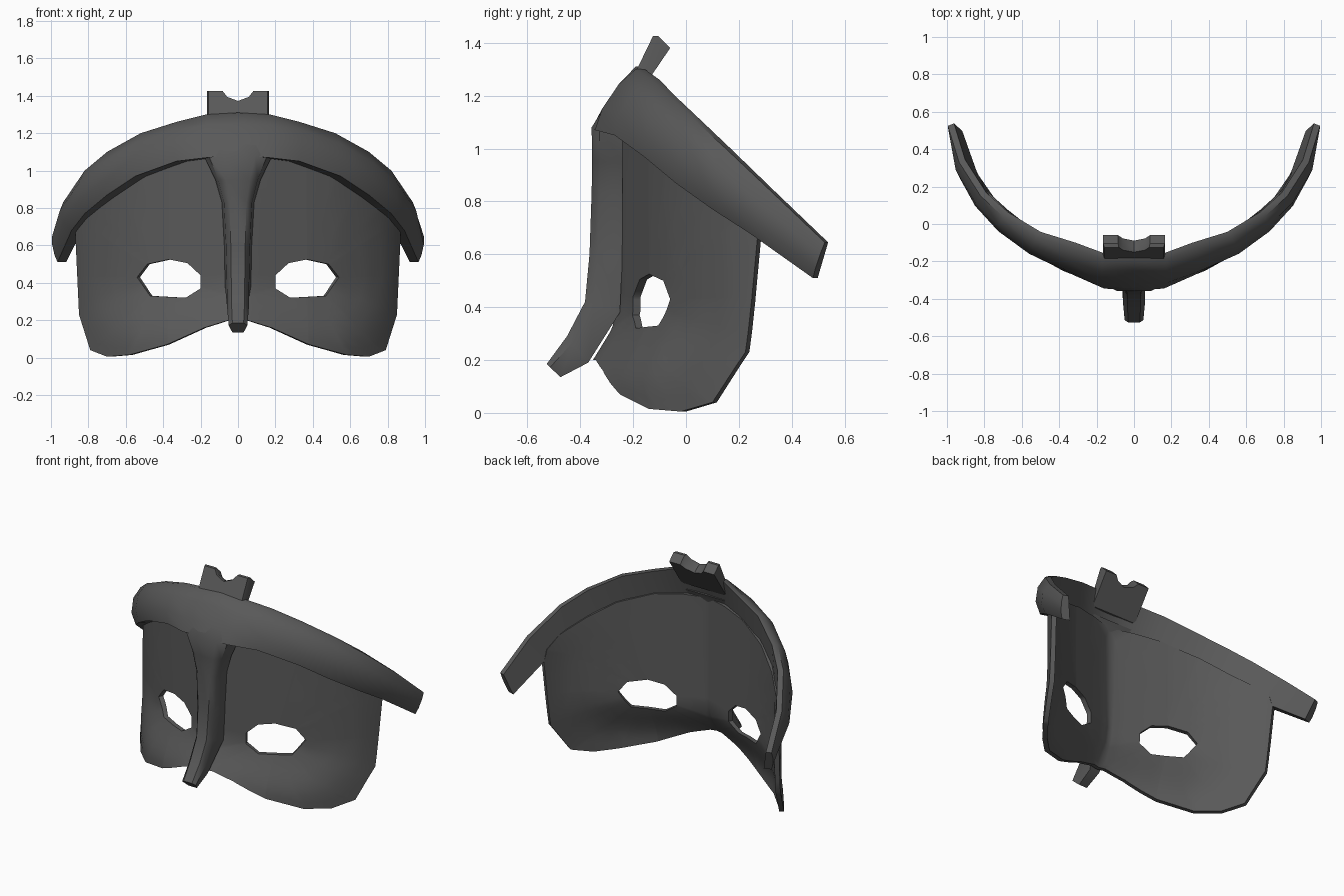
import bpy, bmesh, math
from mathutils import Vector as V

if "Cube" in bpy.data.objects:
    bpy.data.objects.remove(bpy.data.objects["Cube"])

charcoal = bpy.data.materials.new("charcoal_grey")
charcoal.diffuse_color = (0.1, 0.1, 0.1, 1)
charcoal.use_nodes = True
charcoal.node_tree.nodes["Principled BSDF"].inputs["Base Color"].default_value = charcoal.diffuse_color


def finish(bm, name, angle=40, mods=()):
    bmesh.ops.remove_doubles(bm, verts=bm.verts, dist=0.0005)
    bmesh.ops.recalc_face_normals(bm, faces=bm.faces)
    me = bpy.data.meshes.new(name)
    bm.to_mesh(me)
    bm.free()
    ob = bpy.data.objects.new(name, me)
    bpy.context.collection.objects.link(ob)
    me.materials.append(charcoal)
    bpy.ops.object.select_all(action='DESELECT')
    ob.select_set(True)
    bpy.context.view_layer.objects.active = ob
    bpy.ops.object.shade_smooth_by_angle(angle=math.radians(angle))
    return ob


def loft(rings, closed=True, caps=True):
    bm = bmesh.new()
    rows = [[bm.verts.new(p) for p in r] for r in rings]
    n = len(rows[0])
    for a, b in zip(rows, rows[1:]):
        for i in range(n):
            bm.faces.new((a[i], a[(i + 1) % n], b[(i + 1) % n], b[i]))
    if caps:
        bm.faces.new(rows[0])
        bm.faces.new(rows[-1])
    return bm


def lerp_table(tab, x):
    for (x0, y0), (x1, y1) in zip(tab, tab[1:]):
        if x <= x1:
            return y0 + (y1 - y0) * (x - x0) / (x1 - x0)
    return tab[-1][1]


# Face panel: rings between the eye opening and the outline, bent by depth tables
MID = [(0, -.26), (.08, -.24), (.2, -.2), (.37, -.14), (.54, -.06), (.7, .05), (.82, .17), (.87, .27)]
LOW = [(0, -.40), (.05, -.39), (.2, -.33), (.38, -.25), (.58, -.14), (.7, -.02), (.79, .1), (.87, .26)]
OUTLINE = [(0, .2), (.05, .2), (.18, .16), (.38, .07), (.58, .015), (.7, .005), (.79, .04), (.85, .23),
           (.87, .66), (.86, .74), (.82, .82), (.7, .92), (.55, 1.02), (.33, 1.1), (.16, 1.12), (0, 1.12)]
EYE = [(.2, .37), (.28, .32), (.47, .33), (.54, .43), (.485, .5), (.37, .525), (.27, .505), (.2, .44)]
CX, CZ = .37, .43


def depth(x, z):
    t = min(max((.4 - z) / .33, 0), 1)
    t = t * t * (3 - 2 * t)
    return lerp_table(MID, x) * (1 - t) + lerp_table(LOW, x) * t


def ray(poly, a):
    dx, dz = math.cos(a), math.sin(a)
    best = 0
    for (x0, z0), (x1, z1) in zip(poly, poly[1:] + poly[:1]):
        ex, ez = x1 - x0, z1 - z0
        den = dx * ez - dz * ex
        if abs(den) < 1e-9:
            continue
        px, pz = x0 - CX, z0 - CZ
        r = (px * ez - pz * ex) / den
        s = (px * dz - pz * dx) / den
        if r > 0 and -1e-6 <= s <= 1 + 1e-6:
            best = max(best, r)
    return best


angles = sorted({round(math.atan2(z - CZ, x - CX), 4) for x, z in OUTLINE + EYE}
                | {round(-math.pi + .01 + i * math.tau / 24, 4) for i in range(24)})
rings = []
for k in range(8):
    t = k / 7
    ring = []
    for a in angles:
        r = ray(EYE, a) * (1 - t) + ray(OUTLINE, a) * t
        x, z = max(CX + r * math.cos(a), 0), CZ + r * math.sin(a)
        if x < .002:
            x = 0
        ring.append((x, depth(x, z), z))
    rings.append(ring)
bm = loft(rings, caps=False)
geo = bm.verts[:] + bm.edges[:] + bm.faces[:]
bmesh.ops.mirror(bm, geom=geo, axis='X', merge_dist=0.001)
bmesh.ops.remove_doubles(bm, verts=bm.verts, dist=0.001)
bmesh.ops.recalc_face_normals(bm, faces=bm.faces)
# Give the panel thickness towards the back
front = bm.faces[:]
if sum(f.normal.y * f.calc_area() for f in front) > 0:
    bmesh.ops.reverse_faces(bm, faces=front)
bm.normal_update()
edges = [e for e in bm.edges if e.is_boundary]
back = {v: bm.verts.new(v.co + V((-v.normal.x, -v.normal.y, 0)) * .03) for v in bm.verts[:]}
for f in front:
    bm.faces.new([back[v] for v in reversed(f.verts)])
for e in edges:
    a, b = e.verts
    bm.faces.new((a, b, back[b], back[a]))
finish(bm, "face_panel", 50)

# Brow band: sections swept from the centre to the tip, mirrored
TOP = [(0, -.19, 1.31), (.17, -.19, 1.3), (.33, -.13, 1.26), (.52, -.07, 1.2), (.7, .04, 1.1),
       (.82, .15, 1.0), (.935, .33, .83), (.995, .525, .645)]
BOT = [(0, -.355, 1.08), (.16, -.345, 1.07), (.33, -.27, 1.05), (.55, -.16, .97), (.7, -.04, .87),
       (.82, .10, .77), (.89, .24, .68), (.965, .48, .51)]
THICK = [.12, .12, .115, .1, .08, .07, .06, .05]
half = []
for i, (t, b, d) in enumerate(zip(TOP, BOT, THICK)):
    t, b = V(t), V(b)
    j0, j1 = max(i - 1, 0), min(i + 1, 7)
    tan = V(TOP[j1]) + V(BOT[j1]) - V(TOP[j0]) - V(BOT[j0])
    if i == 0:
        tan = V((1, 0, 0))
    n = tan.cross(t - b).normalized()
    h = V((n.x, n.y, 0)).normalized()
    bulge = .01 + .025 * min(i, 2) / 2 if i < 7 else .008
    half.append([t, t.lerp(b, .3) + n * bulge, t.lerp(b, .7) + n * bulge, b, b - h * d, t - h * .035])
mirrored = [[V((-p.x, p.y, p.z)) for p in r] for r in reversed(half[1:])]
finish(loft(mirrored + half), "brow_band", 50)

# Nose ridge: front point, back point, half width; flares into the brow
RIDGE = [((-.30, 1.17), (-.2, 1.15), .165), ((-.357, 1.08), (-.24, 1.07), .155), ((-.355, .95), (-.24, .95), .105),
         ((-.357, .83), (-.24, .83), .075), ((-.365, .6), (-.24, .6), .064), ((-.382, .42), (-.25, .38), .06),
         ((-.45, .29), (-.37, .19), .058), ((-.527, .185), (-.475, .135), .05)]
rings = []
for (fy, fz), (by, bz), w in RIDGE:
    f, b = V((0, fy, fz)), V((0, by, bz))
    m = f.lerp(b, .25)
    bw = w * (1.15 if fz > .4 else .6)
    rings.append([V((s * k, p.y, p.z)) for s, k, p in
                  ((-1, bw, b), (-1, w, m), (-1, w * .6, f), (1, w * .6, f), (1, w, m), (1, bw, b))])
finish(loft(rings), "nose_ridge", 45)

# Two-pronged crest leaning back from the top of the brow
PRONG = [(.165, -.5), (.165, 1), (.085, 1), (.06, .8), (0, .66)]
prof = PRONG + [(-x, t) for x, t in reversed(PRONG[:-1])]


def plane(y0, z0, dy, dz, s=1):
    return [(x * s, y0 + t * dy, z0 + t * dz) for x, t in prof]


finish(loft([plane(-.20, 1.27, .075, .155, .96), plane(-.18, 1.265, .075, .16),
             plane(-.145, 1.255, .085, .125)]), "forked_crest", 40)
